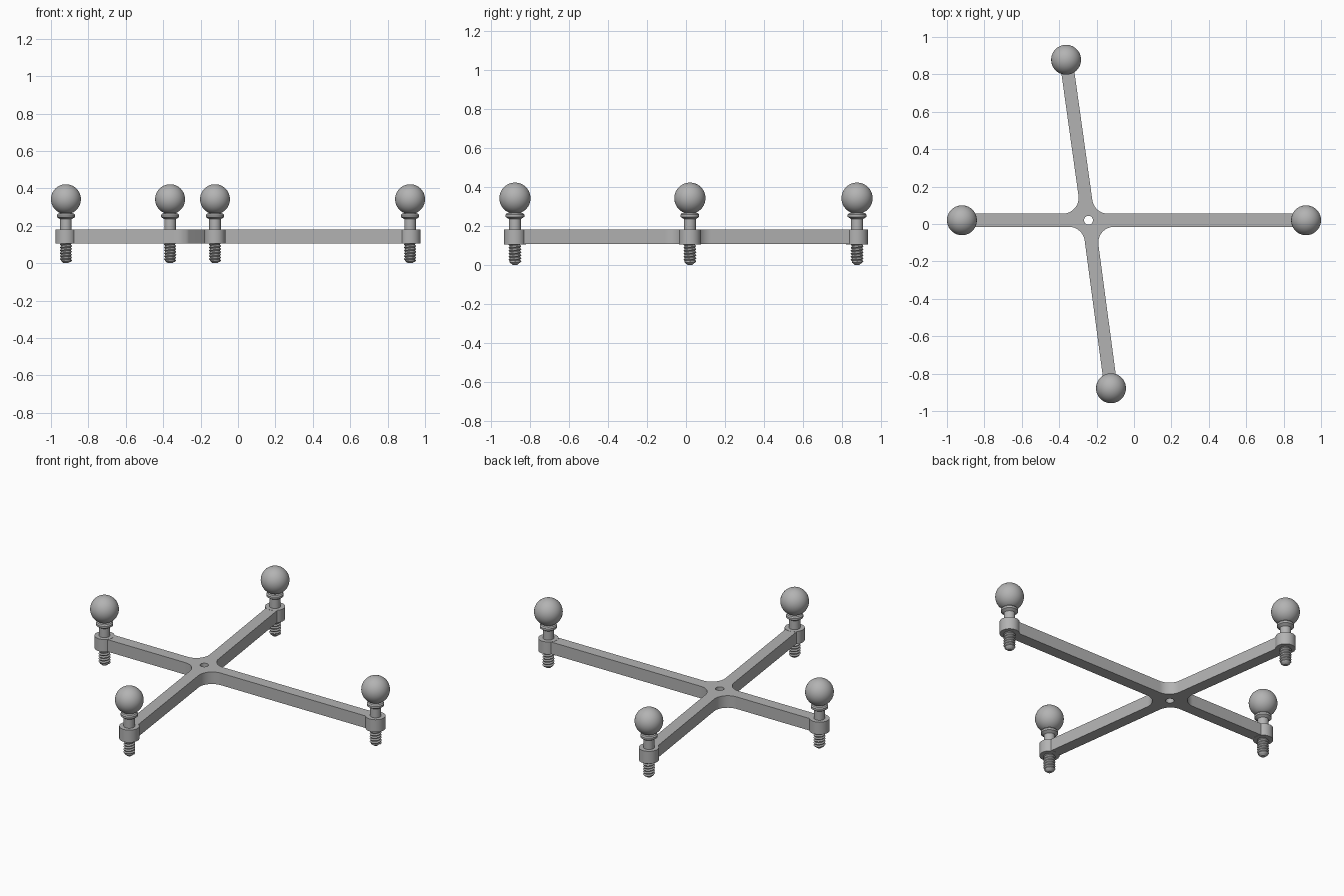
import bpy
import bmesh
from math import sin, cos, pi, tau, tan
from mathutils import Vector

cube = bpy.data.objects.get("Cube")
if cube:
    bpy.data.objects.remove(cube)

HUB = Vector((-0.243, 0.02))
ENDS = [("right", Vector((0.92, 0.02))), ("back", Vector((-0.363, 0.878))),
        ("left", Vector((-0.92, 0.02))), ("front", Vector((-0.123, -0.878)))]
LOW, HIGH = 0.106, 0.18      # bar bottom and top
HALF = 0.035                 # half the arm width
FILLET = 0.085

steel = bpy.data.materials.new("grey metal")
steel.use_nodes = True
GREY = (0.45, 0.45, 0.45, 1)
steel.diffuse_color = GREY
steel.node_tree.nodes["Principled BSDF"].inputs["Base Color"].default_value = GREY


def add_object(name, mesh, angle=0.6):
    obj = bpy.data.objects.new(name, mesh)
    bpy.context.collection.objects.link(obj)
    if not mesh.materials:
        mesh.materials.append(steel)
    bpy.ops.object.select_all(action='DESELECT')
    obj.select_set(True)
    bpy.context.view_layer.objects.active = obj
    bpy.ops.object.shade_smooth_by_angle(angle=angle)
    return obj


def lathe(name, profile, n=32, angle=0.6):
    """Revolve (radius, z) points about z and close both ends."""
    bm = bmesh.new()
    rings = [[bm.verts.new((r * cos(tau * i / n), r * sin(tau * i / n), z))
              for i in range(n)] for r, z in profile]
    for a, b in zip(rings, rings[1:]):
        for i in range(n):
            j = (i + 1) % n
            bm.faces.new((a[i], a[j], b[j], b[i]))
    bm.faces.new(rings[0][::-1])
    bm.faces.new(rings[-1])
    mesh = bpy.data.meshes.new(name)
    bm.to_mesh(mesh)
    bm.free()
    return add_object(name, mesh, angle)


def thread(name, bottom, top, pitch, minor, major, n=24):
    """Helical ridge: each row climbs one pitch per turn and joins two rows up."""
    bm = bmesh.new()
    count = round((top - bottom) / pitch) * 2 + 1
    rows = []
    for k in range(count):
        r = major if k % 2 else minor
        rows.append([bm.verts.new((r * cos(tau * i / n), r * sin(tau * i / n),
                                   bottom + pitch * (k / 2 + i / n))) for i in range(n)])
    for k in range(count - 1):
        for i in range(n - 1):
            bm.faces.new((rows[k][i], rows[k][i + 1], rows[k + 1][i + 1], rows[k + 1][i]))
        if k + 3 < count:
            bm.faces.new((rows[k][-1], rows[k + 2][0], rows[k + 3][0], rows[k + 1][-1]))
    mesh = bpy.data.meshes.new(name)
    bm.to_mesh(mesh)
    bm.free()
    return add_object(name, mesh)


def place(obj, end):
    obj.location.x, obj.location.y = end


# Cross-shaped bar: outline with rounded inner corners and a hub hole
outline = []
for i, (_, end) in enumerate(ENDS):
    nxt = ENDS[(i + 1) % len(ENDS)][1]
    d, e = (end - HUB).normalized(), (nxt - HUB).normalized()
    left = Vector((-d.y, d.x))
    outline += [end - left * HALF, end + left * HALF]
    # the fillet centre lies on the bisector of the two neighbouring arms
    half_angle = d.angle(e) / 2
    bisector = (d + e).normalized()
    centre = HUB + bisector * (HALF + FILLET) / sin(half_angle)
    sweep = pi / 2 - half_angle
    mid = (-bisector).copy()
    for s in range(13):
        a = sweep * (1 - s / 6)
        outline.append(centre + FILLET * Vector((mid.x * cos(a) - mid.y * sin(a),
                                                 mid.x * sin(a) + mid.y * cos(a))))
hole = [HUB + 0.024 * Vector((cos(tau * i / 24), sin(tau * i / 24))) for i in range(24)]

curve = bpy.data.curves.new("bar_outline", 'CURVE')
curve.dimensions = '2D'
curve.fill_mode = 'BOTH'
curve.extrude = (HIGH - LOW) / 2
for loop in (outline, hole):
    spline = curve.splines.new('POLY')
    spline.points.add(len(loop) - 1)
    for point, co in zip(spline.points, loop):
        point.co = (co.x, co.y, 0, 1)
    spline.use_cyclic_u = True
helper = bpy.data.objects.new("bar_outline", curve)
bpy.context.collection.objects.link(helper)
bpy.context.view_layer.update()
bar_mesh = bpy.data.meshes.new_from_object(
    helper.evaluated_get(bpy.context.evaluated_depsgraph_get()))
bpy.data.objects.remove(helper)
bm = bmesh.new()
bm.from_mesh(bar_mesh)
bmesh.ops.remove_doubles(bm, verts=bm.verts, dist=0.0001)
bmesh.ops.recalc_face_normals(bm, faces=bm.faces)
bm.to_mesh(bar_mesh)
bm.free()
bar = add_object("cross_bar", bar_mesh)
bar.location.z = (LOW + HIGH) / 2

for side, end in ENDS:
    # Round boss at the arm end
    place(lathe(side + "_boss", [(0.056, LOW - 0.001), (0.056, HIGH + 0.001)]), end)
    # Post with chamfered collar and neck below the ball
    place(lathe(side + "_post", [(0.031, HIGH - 0.01), (0.031, 0.235), (0.04, 0.241),
                                 (0.048, 0.246), (0.048, 0.258), (0.042, 0.265),
                                 (0.03, 0.268), (0.03, 0.29)], angle=0.4), end)
    # Threaded stud with tapered tip
    place(lathe(side + "_stud_core", [(0.012, 0), (0.027, 0.012), (0.027, LOW)]), end)
    place(thread(side + "_stud_thread", 0.006, LOW + 0.01, 0.0157, 0.026, 0.033), end)
    # Ball
    bm = bmesh.new()
    bmesh.ops.create_uvsphere(bm, u_segments=40, v_segments=24, radius=0.08)
    ball_mesh = bpy.data.meshes.new(side + "_ball")
    bm.to_mesh(ball_mesh)
    bm.free()
    ball = add_object(side + "_ball", ball_mesh)
    ball.location = (end.x, end.y, 0.342)
